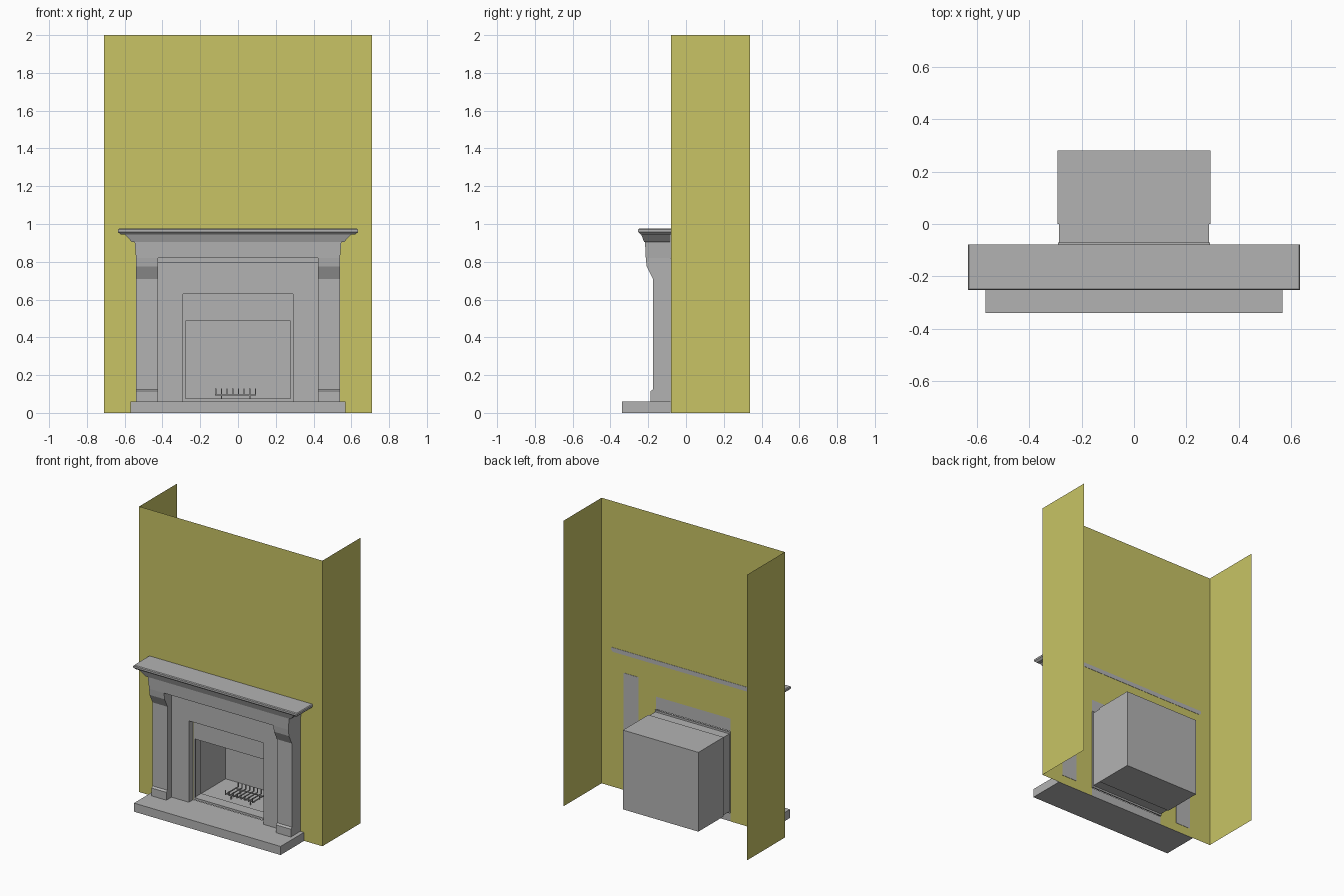
import bpy, bmesh

cube = bpy.data.objects.get("Cube")
if cube:
    bpy.data.objects.remove(cube)


def material(name, rgb):
    m = bpy.data.materials.new(name)
    m.use_nodes = True
    m.diffuse_color = (*rgb, 1)
    m.node_tree.nodes["Principled BSDF"].inputs["Base Color"].default_value = (*rgb, 1)
    return m


GREY = material("stone grey", (0.45, 0.45, 0.45))
YELLOW = material("wall yellow", (0.58, 0.55, 0.13))

WALL = -0.08     # plane of the chimney breast
FRONT = -0.082   # backs of parts that stop just short of it
BACK = -0.078    # backs of parts that show through it


def finish(name, bm, mat, solid=True):
    if solid:
        bmesh.ops.recalc_face_normals(bm, faces=bm.faces)
    mesh = bpy.data.meshes.new(name)
    bm.to_mesh(mesh)
    bm.free()
    mesh.materials.append(mat)
    obj = bpy.data.objects.new(name, mesh)
    bpy.context.collection.objects.link(obj)
    return obj


def add_box(bm, x, y, z, skip=()):
    """Box between (lo, hi) pairs; skip lists open sides such as '-y'."""
    v = [bm.verts.new((a, b, c)) for a in x for b in y for c in z]
    sides = {"-x": (0, 1, 3, 2), "+x": (4, 6, 7, 5), "-y": (0, 4, 5, 1),
             "+y": (2, 3, 7, 6), "-z": (0, 2, 6, 4), "+z": (1, 5, 7, 3)}
    for side, ids in sides.items():
        if side not in skip:
            bm.faces.new([v[i] for i in ids])


def box(name, x, y, z, skip=()):
    bm = bmesh.new()
    add_box(bm, x, y, z, skip)
    return finish(name, bm, GREY)


def prism(name, points, axis, lo, hi):
    """Extrude an outline along x (outline in y, z) or y (outline in x, z)."""
    bm = bmesh.new()
    place = (lambda p, d: (d, *p)) if axis == "x" else (lambda p, d: (p[0], d, p[1]))
    a = [bm.verts.new(place(p, lo)) for p in points]
    b = [bm.verts.new(place(p, hi)) for p in points]
    bm.faces.new(a)
    bm.faces.new(b[::-1])
    for i in range(len(a)):
        j = (i + 1) % len(a)
        bm.faces.new((a[i], a[j], b[j], b[i]))
    return finish(name, bm, GREY)


def moulding(name, levels, back):
    """Stack of rectangles (height, half width, front) against the wall."""
    bm = bmesh.new()
    rings = [[bm.verts.new(p) for p in ((-w, f, z), (w, f, z), (w, back, z), (-w, back, z))]
             for z, w, f in levels]
    bm.faces.new(rings[0])
    bm.faces.new(rings[-1])
    for lower, upper in zip(rings, rings[1:]):
        for i in range(4):
            j = (i + 1) % 4
            bm.faces.new((lower[i], lower[j], upper[j], upper[i]))
    return finish(name, bm, GREY)


def arch(name, outer, inner, bottom, top, opening, lo, hi):
    outline = [(-outer, bottom), (-outer, top), (outer, top), (outer, bottom),
               (inner, bottom), (inner, opening), (-inner, opening), (-inner, bottom)]
    return prism(name, outline, "y", lo, hi)


# Chimney breast: open sheet with a hole for the firebox
bm = bmesh.new()
W, HOLE, HOLE_TOP, DEPTH = 0.71, 0.29, 0.72, 0.34
sheets = [[(-W, WALL, 0), (-HOLE, WALL, 0), (-HOLE, WALL, HOLE_TOP), (-HOLE, WALL, 2), (-W, WALL, 2)],
          [(HOLE, WALL, 0), (W, WALL, 0), (W, WALL, 2), (HOLE, WALL, 2), (HOLE, WALL, HOLE_TOP)],
          [(-HOLE, WALL, HOLE_TOP), (HOLE, WALL, HOLE_TOP), (HOLE, WALL, 2), (-HOLE, WALL, 2)],
          [(-W, DEPTH, 0), (-W, WALL, 0), (-W, WALL, 2), (-W, DEPTH, 2)],
          [(W, WALL, 0), (W, DEPTH, 0), (W, DEPTH, 2), (W, WALL, 2)]]
for sheet in sheets:
    bm.faces.new([bm.verts.new(p) for p in sheet])
bmesh.ops.remove_doubles(bm, verts=bm.verts, dist=0.0001)
bmesh.ops.dissolve_limit(bm, angle_limit=0.01, verts=bm.verts, edges=bm.edges)
finish("chimney_breast", bm, YELLOW, solid=False)

# Hearth slab
box("hearth", (-0.568, 0.568), (-0.34, FRONT), (0, 0.06))

# Pilasters with plinth and corbel
pilaster = [(BACK, 0.06), (-0.187, 0.06), (-0.187, 0.115), (-0.175, 0.125), (-0.175, 0.71),
            (-0.208, 0.775), (-0.213, 0.82), (BACK, 0.82)]
for side, lo, hi in (("right", -0.54, -0.424), ("left", 0.424, 0.54)):
    prism(side + "_pilaster", pilaster, "x", lo, hi)

# Surround panel with a thin top ledge, and the inner plate
arch("surround_panel", 0.424, 0.29, 0.06, 0.82, 0.63, -0.13, FRONT)
box("panel_ledge", (-0.424, 0.424), (-0.14, -0.13), (0.795, 0.82))
arch("fire_plate", 0.29, 0.278, 0.06, 0.63, 0.487, -0.08, -0.07)
box("fire_plate_lip", (-0.278, 0.278), (-0.08, -0.07), (0.06, 0.075))

# Frieze, crown and mantel shelf
moulding("frieze", [(0.82, 0.54, -0.213), (0.905, 0.547, -0.217)], FRONT)
moulding("crown", [(0.905, 0.562, -0.222), (0.945, 0.6, -0.237)], FRONT)
moulding("mantel_shelf", [(0.945, 0.622, -0.24), (0.957, 0.635, -0.253),
                          (0.97, 0.635, -0.253), (0.975, 0.63, -0.248)], BACK)

# Firebox: narrow throat, then the main chamber
box("firebox_throat", (-0.287, 0.287), (-0.07, 0.003), (0.072, 0.617), ("-y", "+y"))
box("firebox_chamber", (-0.292, 0.292), (0, 0.28), (0.067, 0.622), ("-y",))

# Grate: bars with upturned ends on two cross rails and four feet
bm = bmesh.new()
R = 0.003
Y0, Y1 = 0.03, 0.17
for i in range(8):
    x = -0.118 + i * 0.03
    add_box(bm, (x - R, x + R), (Y0, Y1), (0.097, 0.103))
    for y in (Y0, Y1):
        add_box(bm, (x - R, x + R), (y - R, y + R), (0.097, 0.13))
for y in (Y0 + 0.02, Y1 - 0.02):
    add_box(bm, (-0.121, 0.095), (y - R, y + R), (0.092, 0.098))
    for x in (-0.088, 0.062):
        add_box(bm, (x - R, x + R), (y - R, y + R), (0.067, 0.095))
finish("fire_grate", bm, GREY)
